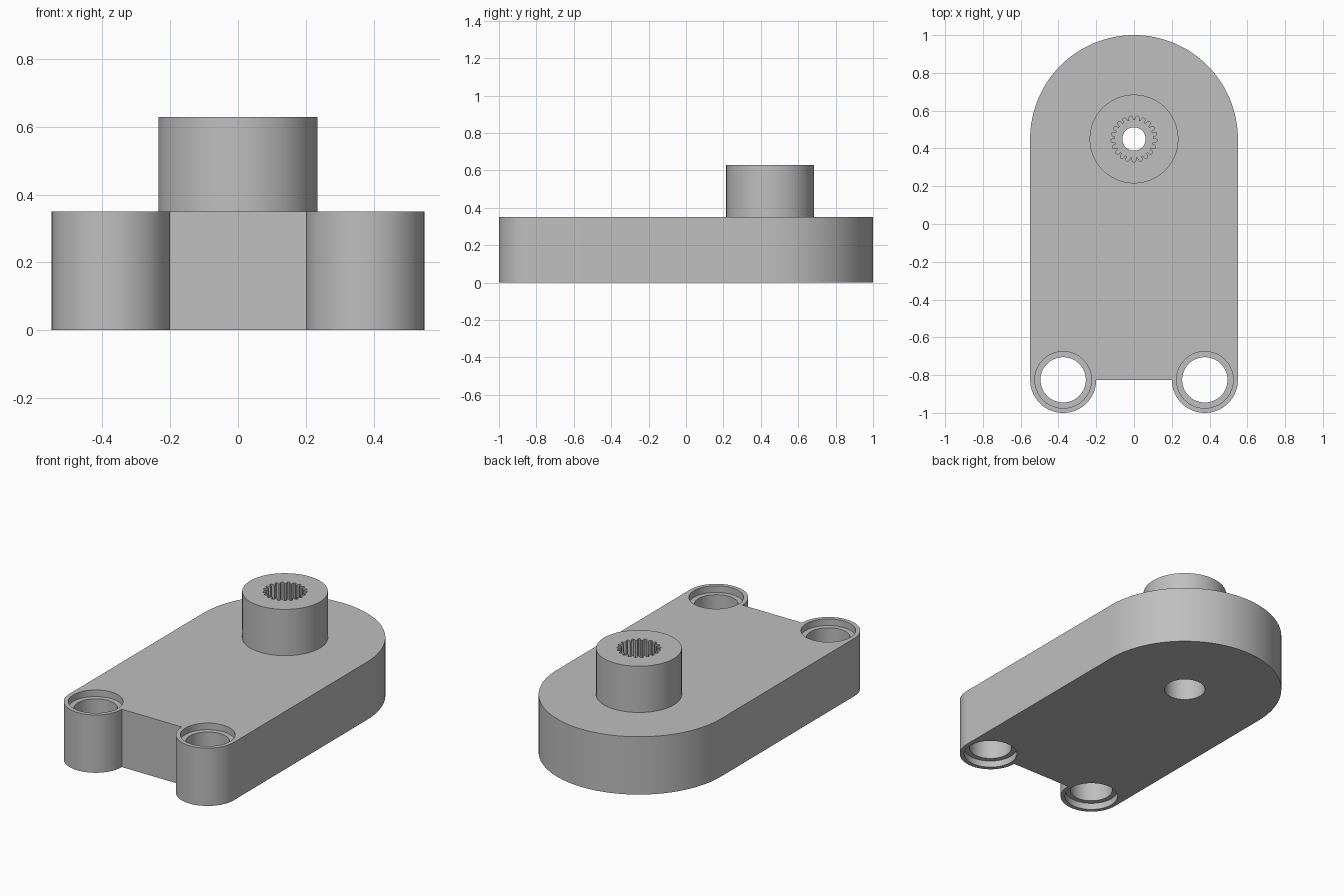
import bpy
import bmesh
from math import cos, sin, pi, tau, radians

if "Cube" in bpy.data.objects:
    bpy.data.objects.remove(bpy.data.objects["Cube"], do_unlink=True)

grey = bpy.data.materials.new("matte grey")
grey.use_nodes = True
colour = (0.52, 0.52, 0.52, 1)
grey.diffuse_color = colour
grey.node_tree.nodes["Principled BSDF"].inputs["Base Color"].default_value = colour

HEIGHT, TOP = 0.35, 0.63
WIDTH, HUB_Y = 0.55, 0.45
EAR_X, EAR_Y, EAR_R = 0.375, -0.825, 0.175


def arc(cx, cy, r, start, end, n):
    return [(cx + r * cos(start + (end - start) * i / n),
             cy + r * sin(start + (end - start) * i / n)) for i in range(n + 1)]


def circle(cx, cy, r, n=64):
    return arc(cx, cy, r, 0, tau, n)[:-1]


def prism(name, outline, z0, z1):
    """Extrude a closed outline between two heights."""
    bm = bmesh.new()
    base = bm.faces.new([bm.verts.new((x, y, z0)) for x, y in outline])
    lid = bmesh.ops.extrude_face_region(bm, geom=[base])["geom"]
    verts = [v for v in lid if isinstance(v, bmesh.types.BMVert)]
    bmesh.ops.translate(bm, verts=verts, vec=(0, 0, z1 - z0))
    bmesh.ops.recalc_face_normals(bm, faces=bm.faces)
    mesh = bpy.data.meshes.new(name)
    bm.to_mesh(mesh)
    bm.free()
    mesh.materials.append(grey)
    obj = bpy.data.objects.new(name, mesh)
    bpy.context.collection.objects.link(obj)
    return obj


def combine(target, tool, operation):
    """Apply a boolean and discard the tool."""
    bpy.context.view_layer.objects.active = target
    mod = target.modifiers.new(tool.name, "BOOLEAN")
    mod.operation, mod.object, mod.solver = operation, tool, "EXACT"
    bpy.ops.object.modifier_apply(modifier=mod.name)
    bpy.data.objects.remove(tool, do_unlink=True)


# Arm plate: rounded back end, two ears and a notch at the front
outline = arc(0, HUB_Y, WIDTH, 0, pi, 64)
outline += arc(-EAR_X, EAR_Y, EAR_R, pi, tau, 32)
outline += arc(EAR_X, EAR_Y, EAR_R, pi, tau, 32)
arm = prism("lever_arm", outline, 0, HEIGHT)

# Raised hub
combine(arm, prism("hub", circle(0, HUB_Y, 0.235), 0.2, TOP), "UNION")

# Toothed socket with a narrow screw hole and a wide bore underneath
TEETH = 21
socket = []
for i in range(TEETH):
    for step, r in ((0, 0.1), (0.3, 0.1), (0.38, 0.115), (0.52, 0.122),
                    (0.78, 0.122), (0.92, 0.115)):
        a = pi / 2 + tau * (i + step - 0.15) / TEETH
        socket.append((r * cos(a), HUB_Y + r * sin(a)))
combine(arm, prism("toothed_socket", socket, HEIGHT, 0.8), "DIFFERENCE")
combine(arm, prism("lower_bore", circle(0, HUB_Y, 0.115), -0.1, 0.25), "DIFFERENCE")
combine(arm, prism("screw_hole", circle(0, HUB_Y, 0.062), -0.2, 0.9), "DIFFERENCE")

# Ear holes, recessed at both ends
for x in (-EAR_X, EAR_X):
    for r, z0, z1 in ((0.12, -0.2, 0.5), (0.15, HEIGHT - 0.04, 0.45),
                      (0.15, -0.1, 0.04)):
        cutter = prism("ear_hole", circle(x, EAR_Y, r), z0, z1)
        combine(arm, cutter, "DIFFERENCE")

# Smooth curved walls, crisp edges
bpy.ops.object.select_all(action="DESELECT")
arm.select_set(True)
bpy.context.view_layer.objects.active = arm
bpy.ops.object.shade_smooth_by_angle(angle=radians(25))
